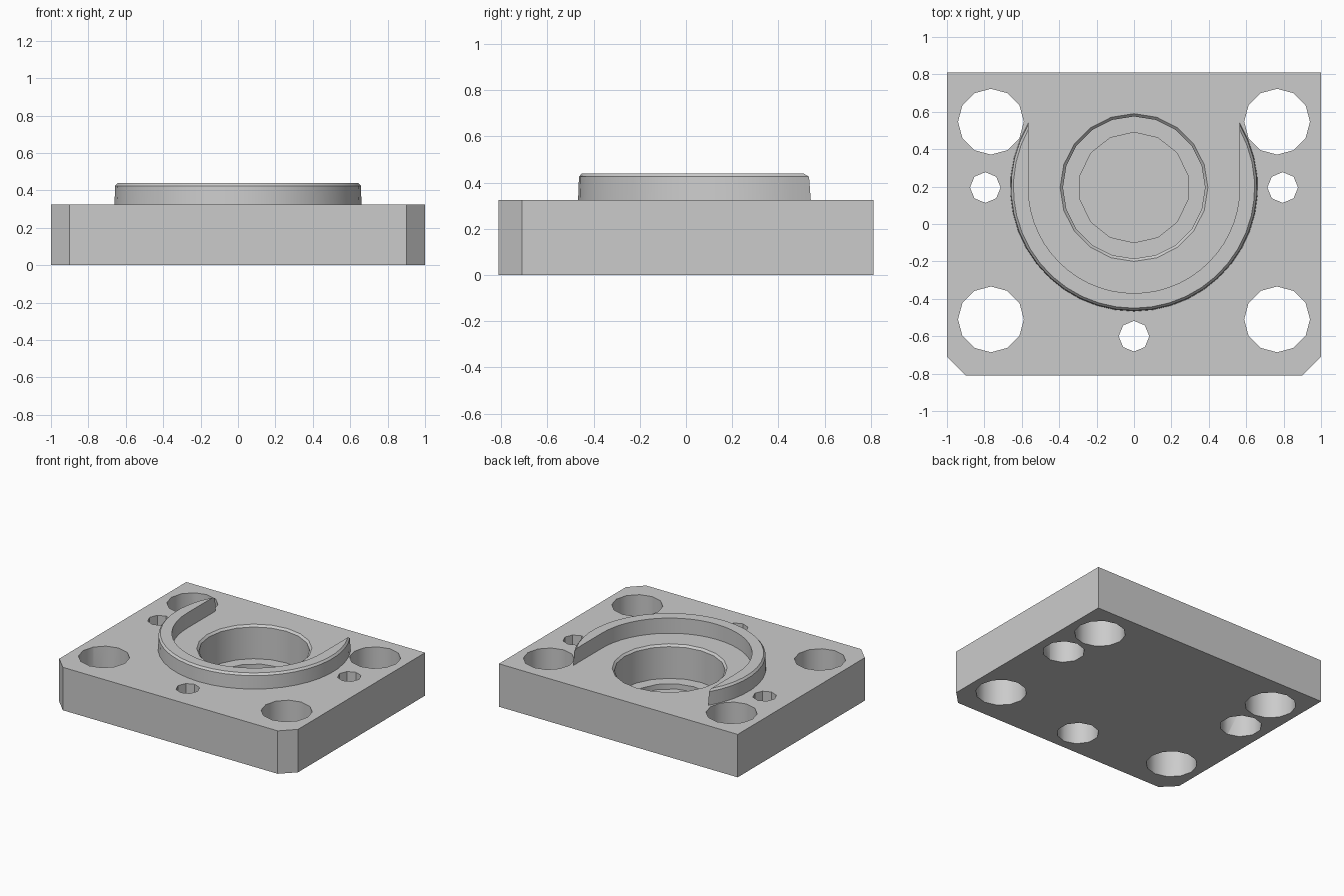
import bpy, bmesh
from math import sin, cos, pi, acos, radians

if "Cube" in bpy.data.objects:
    bpy.data.objects.remove(bpy.data.objects["Cube"], do_unlink=True)

grey = bpy.data.materials.new("machined grey")
grey.use_nodes = True
colour = (0.6, 0.6, 0.6, 1)
grey.diffuse_color = colour
grey.node_tree.nodes["Principled BSDF"].inputs["Base Color"].default_value = colour

TOP = 0.325      # plate thickness
BORE_Y = 0.195   # centre of bore and collar


def loft(name, levels):
    """Closed solid through (z, outline) levels with equal point counts."""
    bm = bmesh.new()
    rings = [[bm.verts.new((x, y, z)) for x, y in pts] for z, pts in levels]
    for low, high in zip(rings, rings[1:]):
        for i in range(len(low)):
            j = (i + 1) % len(low)
            bm.faces.new((low[i], low[j], high[j], high[i]))
    bm.faces.new(rings[0][::-1])
    bm.faces.new(rings[-1])
    bmesh.ops.recalc_face_normals(bm, faces=bm.faces)
    mesh = bpy.data.meshes.new(name)
    bm.to_mesh(mesh)
    bm.free()
    mesh.materials.append(grey)
    obj = bpy.data.objects.new(name, mesh)
    bpy.context.collection.objects.link(obj)
    return obj


def circle(x, y, r, sides):
    return [(x + r * sin(2 * pi * i / sides), y + r * cos(2 * pi * i / sides))
            for i in range(sides)]


def activate(obj):
    bpy.ops.object.select_all(action='DESELECT')
    obj.select_set(True)
    bpy.context.view_layer.objects.active = obj


def drill(target, x, y, sides, steps):
    """Cut a round hole following (z, radius) steps."""
    cutter = loft("cutter", [(z, circle(x, y, r, sides)) for z, r in steps])
    cutter.hide_render = True
    mod = target.modifiers.new("hole", 'BOOLEAN')
    mod.operation = 'DIFFERENCE'
    mod.solver = 'EXACT'
    mod.object = cutter
    activate(target)
    bpy.ops.object.modifier_apply(modifier=mod.name)
    bpy.data.objects.remove(cutter, do_unlink=True)


# Base plate with two clipped front corners
outline = [(-1, 0.81), (-1, -0.71), (-0.9, -0.81), (0.9, -0.81), (1, -0.71), (1, 0.81)]
plate = loft("base_plate", [(0, outline), (TOP, outline)])

# Corner through holes
for side in (-1, 1):
    for y in (0.547, -0.51):
        drill(plate, side * 0.765, y, 12, [(-0.1, 0.176), (0.5, 0.176)])

# Screw holes, counterbored from below
for x, y in ((-0.795, BORE_Y), (0.795, BORE_Y), (0, -0.6)):
    drill(plate, x, y, 8, [(0.1, 0.082), (0.5, 0.082)])
    drill(plate, x, y, 10, [(-0.1, 0.145), (0.2, 0.145)])

# Blind stepped bore with a chamfered rim
drill(plate, 0, BORE_Y, 20, [(0.07, 0.38), (TOP - 0.015, 0.38), (TOP, 0.395), (0.5, 0.395)])
drill(plate, 0, BORE_Y, 14, [(0.03, 0.295), (0.2, 0.295)])


# Horseshoe collar: round outside, straight-ended inside
def collar_outline(r, inner=0.565, n=28):
    tip = acos(inner / r)
    outer = [(tip - (pi + 2 * tip) * i / n, r) for i in range(n + 1)]
    inside = [(-pi + pi * i / n, inner) for i in range(n + 1)]
    return [(rad * cos(a), BORE_Y + rad * sin(a)) for a, rad in outer + inside]


collar = loft("horseshoe_collar", [(z, collar_outline(r)) for z, r in
                                   ((TOP - 0.005, 0.662), (0.425, 0.658), (0.44, 0.645))])

# Smooth curved walls, keep crisp edges
for obj in (plate, collar):
    activate(obj)
    bpy.ops.object.shade_smooth_by_angle(angle=radians(37))
